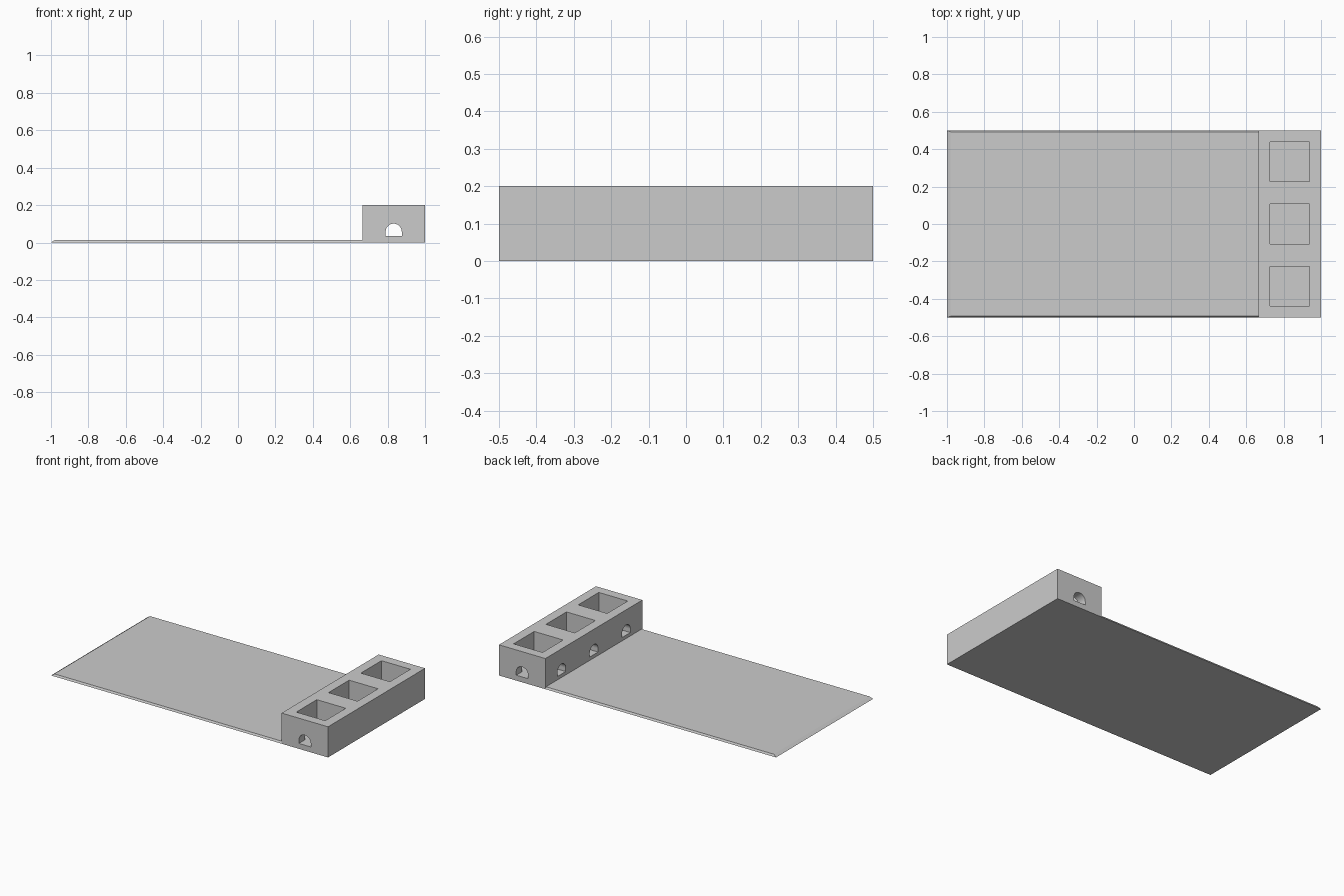
import bpy, bmesh, math
from mathutils import Matrix

if "Cube" in bpy.data.objects:
    bpy.data.objects.remove(bpy.data.objects["Cube"])


def make_object(name, bm):
    bmesh.ops.recalc_face_normals(bm, faces=bm.faces)
    mesh = bpy.data.meshes.new(name)
    bm.to_mesh(mesh)
    bm.free()
    ob = bpy.data.objects.new(name, mesh)
    bpy.context.collection.objects.link(ob)
    return ob


def box(name, x0, x1, y0, y1, z0, z1):
    bm = bmesh.new()
    bmesh.ops.create_cube(bm, size=1)
    for v in bm.verts:
        v.co.x = x1 if v.co.x > 0 else x0
        v.co.y = y1 if v.co.y > 0 else y0
        v.co.z = z1 if v.co.z > 0 else z0
    return make_object(name, bm)


def arch(name, start, end, matrix, base=0.035, top=0.101, r=0.043, n=20):
    # Arched prism running along local y
    spring = top - r
    prof = [(-r, base), (r, base)]
    prof += [(r * math.cos(math.pi * i / n), spring + r * math.sin(math.pi * i / n)) for i in range(n + 1)]
    bm = bmesh.new()
    face = bm.faces.new([bm.verts.new((x, start, z)) for x, z in prof])
    res = bmesh.ops.extrude_face_region(bm, geom=[face])
    for v in res["geom"]:
        if isinstance(v, bmesh.types.BMVert):
            v.co.y = end
    bmesh.ops.transform(bm, matrix=matrix, verts=bm.verts)
    return make_object(name, bm)


def cut(ob, cutter):
    mod = ob.modifiers.new(cutter.name, 'BOOLEAN')
    mod.operation = 'DIFFERENCE'
    mod.solver = 'EXACT'
    mod.object = cutter
    cutter.hide_render = True
    bpy.context.view_layer.objects.active = ob
    bpy.ops.object.modifier_apply(modifier=mod.name)
    bpy.data.objects.remove(cutter)


BLOCK_X = 0.665
MID_X = 0.8325

# Thin base plate with sloped outer edges
plate = box("base_plate", -1, BLOCK_X, -0.5, 0.5, 0, 0.013)
for v in plate.data.vertices:
    if v.co.z > 0.01:
        v.co.y *= 0.986
        if v.co.x < 0:
            v.co.x += 0.02

# Raised block with three open pockets
block = box("pocket_block", BLOCK_X, 1, -0.5, 0.5, 0, 0.2)
for y in (-0.333, 0, 0.333):
    cut(block, box("pocket_cutter", 0.728, 0.937, y - 0.106, y + 0.106, 0.034, 0.3))
    # Side arch opening from the plate into each pocket
    side = Matrix.Translation((0, y, 0)) @ Matrix.Rotation(-math.pi / 2, 4, 'Z')
    cut(block, arch("side_arch_cutter", 0.6, 0.78, side))

# Arched passage through the end walls and dividers
cut(block, arch("passage_cutter", -0.6, 0.6, Matrix.Translation((MID_X, 0, 0))))
